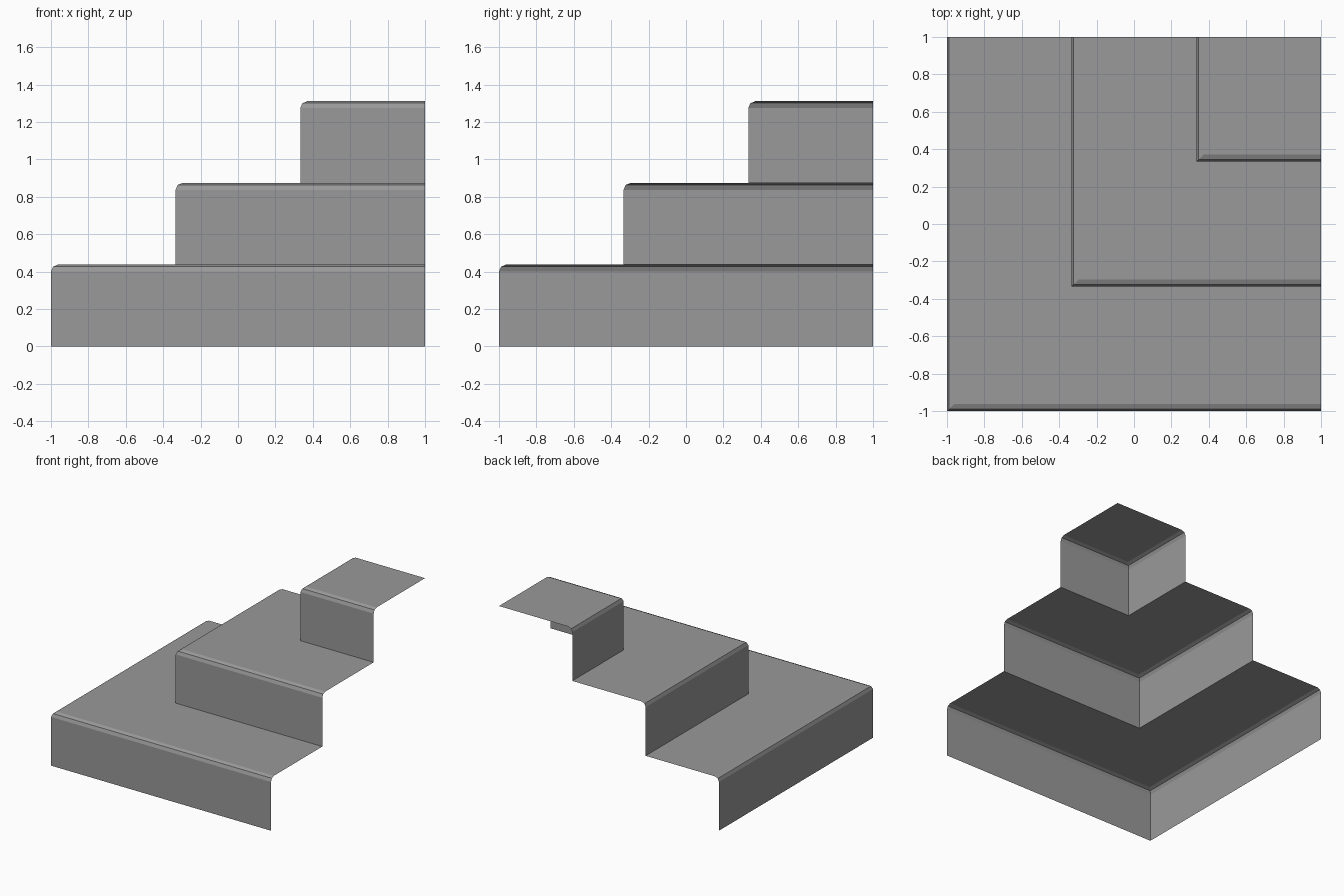
import bpy
import bmesh
import math

cube = bpy.data.objects.get("Cube")
if cube:
    bpy.data.objects.remove(cube, do_unlink=True)

STEPS = 3
TREAD = 2 / STEPS      # depth of each step
RISE = 0.437           # height of each step
NOSE = 0.037           # radius of the rounded nosing

grey = bpy.data.materials.new("plain_grey")
grey.use_nodes = True
colour = (0.32, 0.32, 0.32, 1)
grey.diffuse_color = colour
grey.node_tree.nodes["Principled BSDF"].inputs["Base Color"].default_value = colour


def step_profile(start, end, base):
    """Riser, two-facet nosing and tread as (inset, height) pairs."""
    top = base + RISE
    points = [(start, base)]
    for i in range(3):
        a = math.radians(45 * i)
        points.append((start + NOSE * (1 - math.cos(a)),
                       top - NOSE * (1 - math.sin(a))))
    points.append((end, top))
    return points


def build_step(name, profile):
    """Sweep the profile round the mitred outer corner as an open shell."""
    bm = bmesh.new()
    rows = []
    for p, z in profile:
        rows.append([bm.verts.new(co) for co in ((p, 1, z), (p, p, z), (1, p, z))])
    for low, high in zip(rows, rows[1:]):
        for i in range(2):
            bm.faces.new((low[i], low[i + 1], high[i + 1], high[i]))
    # The top step closes to a square at its inner corner
    bmesh.ops.remove_doubles(bm, verts=bm.verts[:], dist=0.0001)
    mesh = bpy.data.meshes.new(name)
    bm.to_mesh(mesh)
    bm.free()
    mesh.materials.append(grey)
    bpy.context.collection.objects.link(bpy.data.objects.new(name, mesh))


# Three corner steps, rising to the back left
for n, name in enumerate(("lower_step", "middle_step", "upper_step")):
    start = -1 + n * TREAD
    build_step(name, step_profile(start, start + TREAD, n * RISE))
